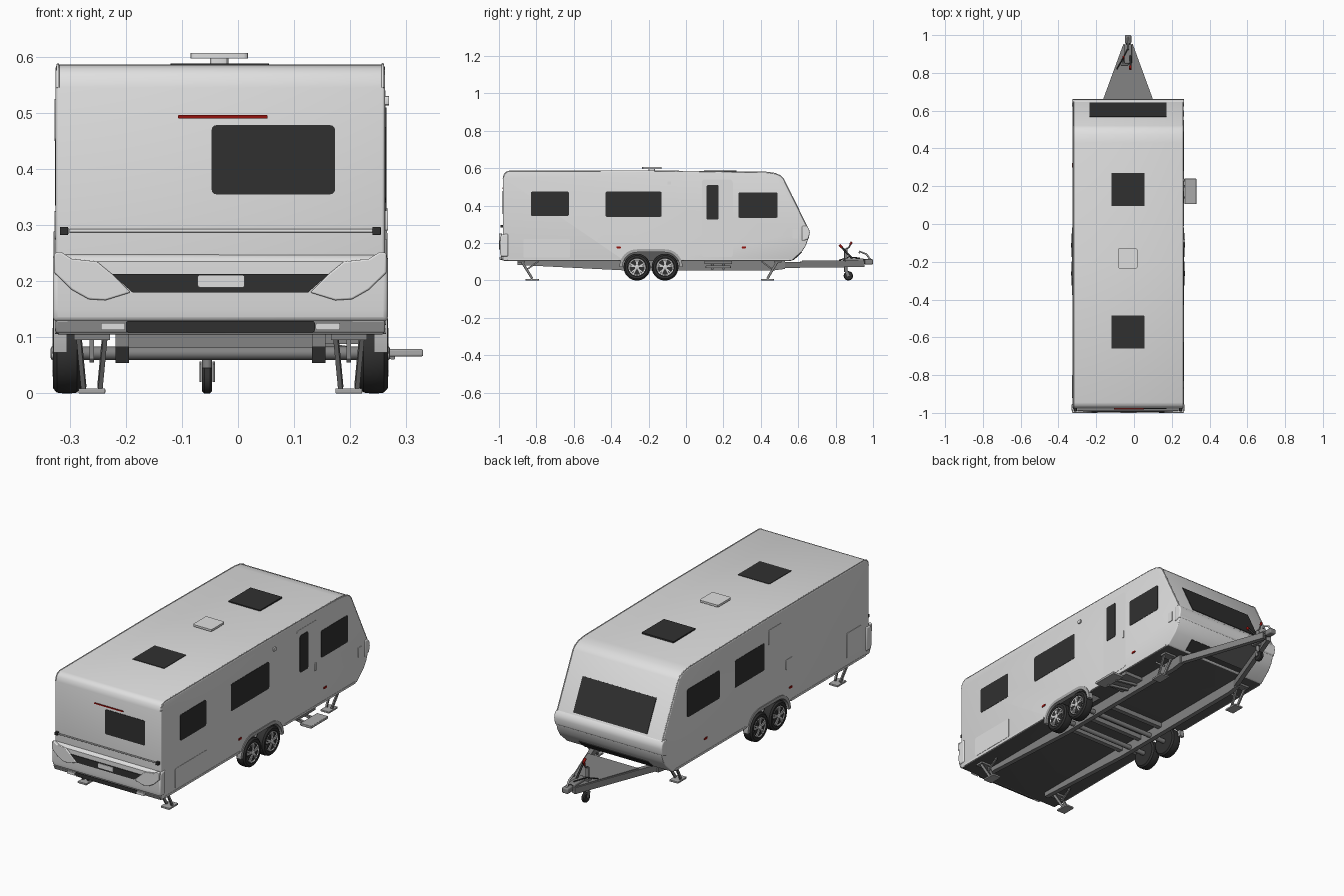
import bpy, bmesh, math
from mathutils import Vector

if "Cube" in bpy.data.objects:
    bpy.data.objects.remove(bpy.data.objects["Cube"])

CX = -0.0315                      # centre plane of the caravan body
XL, XR = -0.325, 0.262            # body sides


def material(name, r, g=None, b=None):
    m = bpy.data.materials.new(name)
    m.diffuse_color = (r, r if g is None else g, r if b is None else b, 1)
    m.use_nodes = True
    m.node_tree.nodes["Principled BSDF"].inputs["Base Color"].default_value = m.diffuse_color
    return m


WHITE = material("body white", 0.74)
GLASS = material("dark glass", 0.03)
RUBBER = material("tyre black", 0.03)
STEEL = material("chassis grey", 0.23)
TRIM = material("trim grey", 0.4)
SILVER = material("rim silver", 0.65)
FLOOR = material("underbody dark", 0.1)
RED = material("lamp red", 0.3, 0.006, 0.004)


def finish(name, bm, mat, bevel=0):
    bmesh.ops.recalc_face_normals(bm, faces=bm.faces)
    me = bpy.data.meshes.new(name)
    bm.to_mesh(me)
    bm.free()
    me.materials.append(mat)
    ob = bpy.data.objects.new(name, me)
    bpy.context.collection.objects.link(ob)
    if bevel:
        mod = ob.modifiers.new("bevel", 'BEVEL')
        mod.width, mod.segments, mod.limit_method = bevel, 3, 'ANGLE'
        mod.angle_limit = math.radians(40)
    return ob


def prism(name, axis, pts, a, b, mat, bevel=0):
    """Extrude a 2D outline along an axis from a to b."""
    put = {'x': lambda u, v, w: (w, u, v), 'y': lambda u, v, w: (u, w, v),
           'z': lambda u, v, w: (u, v, w)}[axis]
    bm = bmesh.new()
    lo = [bm.verts.new(put(u, v, a)) for u, v in pts]
    hi = [bm.verts.new(put(u, v, b)) for u, v in pts]
    bm.faces.new(lo)
    bm.faces.new(hi)
    n = len(pts)
    for i in range(n):
        bm.faces.new((lo[i], lo[(i + 1) % n], hi[(i + 1) % n], hi[i]))
    return finish(name, bm, mat, bevel)


def plate(name, axis, u0, u1, v0, v1, a, b, mat, r=0.008):
    """Rounded rectangle panel."""
    pts = []
    for k, (cu, cv) in enumerate([(u1 - r, v1 - r), (u0 + r, v1 - r), (u0 + r, v0 + r), (u1 - r, v0 + r)]):
        for j in range(4):
            t = math.pi / 2 * (k + j / 3)
            pts.append((cu + r * math.cos(t), cv + r * math.sin(t)))
    return prism(name, axis, pts, a, b, mat)


def box(name, x0, x1, y0, y1, z0, z1, mat, bevel=0):
    return prism(name, 'z', [(x0, y0), (x1, y0), (x1, y1), (x0, y1)], z0, z1, mat, bevel)


def beam(name, p, q, w, h, mat):
    """Box section bar from p to q."""
    p, q = Vector(p), Vector(q)
    d = (q - p).normalized()
    side = d.cross(Vector((0, 0, 1)))
    side = side.normalized() if side.length > 1e-4 else Vector((1, 0, 0))
    up = side.cross(d)
    bm = bmesh.new()
    ends = [[bm.verts.new(c + side * s * w / 2 + up * t * h / 2)
             for s, t in ((-1, -1), (1, -1), (1, 1), (-1, 1))] for c in (p, q)]
    bm.faces.new(ends[0])
    bm.faces.new(ends[1])
    for i in range(4):
        j = (i + 1) % 4
        bm.faces.new((ends[0][i], ends[0][j], ends[1][j], ends[1][i]))
    return finish(name, bm, mat)


def tube(name, pts, r, mat):
    cu = bpy.data.curves.new(name, 'CURVE')
    cu.dimensions, cu.bevel_depth, cu.bevel_resolution, cu.use_fill_caps = '3D', r, 2, True
    sp = cu.splines.new('POLY')
    sp.points.add(len(pts) - 1)
    for s, p in zip(sp.points, pts):
        s.co = (*p, 1)
    cu.materials.append(mat)
    ob = bpy.data.objects.new(name, cu)
    bpy.context.collection.objects.link(ob)
    return ob


def lathe(name, prof, c, mat, n=36):
    """Revolve (offset, radius) points about the x axis through c."""
    bm = bmesh.new()
    rings = [[bm.verts.new((c[0] + o, c[1] + r * math.cos(2 * math.pi * i / n),
                            c[2] + r * math.sin(2 * math.pi * i / n))) for i in range(n)] for o, r in prof]
    for a, b in zip(rings, rings[1:]):
        for i in range(n):
            bm.faces.new((a[i], a[(i + 1) % n], b[(i + 1) % n], b[i]))
    bm.faces.new(rings[0])
    bm.faces.new(rings[-1])
    return finish(name, bm, mat)


def arch(r):
    """Upper stadium outline over both wheels."""
    arc = lambda cy, a0, a1: [(cy + r * math.cos(a0 + (a1 - a0) * i / 10),
                               0.073 + r * math.sin(a0 + (a1 - a0) * i / 10)) for i in range(11)]
    return arc(-0.112, 0, math.pi / 2) + arc(-0.262, math.pi / 2, math.pi)


# Body shell with the wheel wells cut out
profile = [(-.978, .105), (-.978, .545), (-.972, .567), (-.962, .579), (-.945, .585), (-.2, .586),
           (.43, .579), (.475, .573), (.505, .56), (.52, .545), (.648, .285), (.657, .265),
           (.657, .235), (.64, .185), (.62, .155), (.565, .105)]
body = prism("body_shell", 'x', profile, XL, XR, WHITE, 0.006)
body.data.materials.append(FLOOR)
for f in body.data.polygons:
    f.material_index = 1 if f.normal.z < -0.95 else 0
cutters = []
for a, b in ((XR - 0.08, XR + 0.05), (XL - 0.05, XL + 0.08)):
    cut = prism("wheel_well_cutter", 'x', arch(.085) + [(-.347, .03), (-.027, .03)], a, b, WHITE)
    cut.data.materials.append(FLOOR)
    for f in cut.data.polygons:
        f.material_index = 1
    cut.hide_render = True
    mod = body.modifiers.new("well", 'BOOLEAN')
    mod.operation, mod.object = 'DIFFERENCE', cut
    cutters.append(cut)
dg = bpy.context.evaluated_depsgraph_get()
shell = bpy.data.meshes.new_from_object(body.evaluated_get(dg))
body.modifiers.clear()
body.data = shell
for c in cutters:
    bpy.data.objects.remove(c)

# Parts on both sides: s is +1 right, -1 left
for s, X, side in ((1, XR, "right"), (-1, XL, "left")):
    on = lambda name, y0, y1, z0, z1, t, mat, r=0.008: plate(
        f"{side}_{name}", 'x', y0, y1, z0, z1, X - s * .003, X + s * t, mat, r)
    wins = [(-.83, -.626, .345, .475), (-.43, -.13, .34, .475), (.28, .49, .335, .47)] if s > 0 else \
           [(.2, .455, .335, .475), (-.153, .08, .34, .475)]
    for w in wins:
        on("window", *w, .0015, GLASS)
    for y in (-.36, .31):
        on("marker_lamp", y - .012, y + .012, .172, .182, .003, RED, .004)
    on("skirt_rail", -.95, -.36, .106, .116, .0015, WHITE, .003)
    on("skirt_rail", -.01, .55, .106, .116, .0015, WHITE, .003)
    prism(side + "_wheel_arch_trim", 'x', arch(.094) + arch(.078)[::-1], X - s * .02, X + s * .004, TRIM)
    tube(side + "_edge_trim", [(X - s * .004, y, z) for y, z in profile[1:11]], .0025, WHITE)
    if s > 0:   # door, locker, lamp and socket flap
        on("door", .085, .25, .125, .54, .0012, WHITE, .015)
        on("door_window", .11, .175, .325, .51, .003, GLASS)
        on("door_handle", .225, .24, .29, .33, .005, WHITE, .004)
        on("locker_hatch", -.87, -.62, .122, .222, .0015, WHITE)
        on("socket_flap", .57, .6, .225, .275, .003, WHITE, .004)
        on("awning_lamp", -.1, -.08, .513, .53, .007, WHITE, .004)
    else:       # vents and service hatch
        on("fridge_vent", -.29, -.185, .45, .525, .002, WHITE)
        on("small_vent", -.375, -.32, .275, .325, .002, WHITE)
        on("service_hatch", -.92, -.8, .15, .275, .002, WHITE)

    # Wheels
    for y in (-.262, -.112):
        c = (X - s * .02, y, .0715)
        o = lambda pr: [(s * a, r) for a, r in pr]
        lathe(side + "_tyre", o([(-.025, .045), (-.025, .062), (-.018, .07), (-.006, .0715), (.006, .0715),
                                 (.018, .07), (.025, .062), (.025, .05), (.021, .046), (.004, .045)]), c, RUBBER)
        lathe(side + "_rim_ring", o([(.003, .043), (.022, .043), (.024, .046), (.018, .048)]), c, SILVER)
        lathe(side + "_rim_back", o([(.02, .041), (.0225, .041)]), c, RUBBER)
        lathe(side + "_hub", o([(.01, .012), (.027, .012), (.029, .008)]), c, SILVER, 20)
        for k in range(5):
            a = math.pi / 2 + k * math.tau / 5
            for da in (-.16, .16):
                beam(side + "_spoke", (c[0] + s * .023, y + .008 * math.cos(a), c[2] + .008 * math.sin(a)),
                     (c[0] + s * .023, y + .045 * math.cos(a + da), c[2] + .045 * math.sin(a + da)), .006, .006, SILVER)

    # Chassis rail and converging drawbar beam
    rx = CX + s * .175
    prism(side + "_chassis_rail", 'x', [(-.9, .107), (-.9, .083), (-.33, .054), (.47, .054), (.53, .062), (.53, .107)],
          rx - .012, rx + .012, STEEL)
    beam(side + "_drawbar_beam", (rx, .51, .083), (CX + s * .014, .95, .088), .022, .032, STEEL)

    # Corner steadies
    lx = CX + s * .229
    for nm, y0, y1 in (("rear", -.88, -.822), ("front", .49, .435)):
        for dx in (-.018, .018):
            beam(f"{side}_{nm}_steady_strut", (lx + dx * 1.3, y0, .104), (lx + dx * .8, y1, .01), .008, .012, STEEL)
        beam(f"{side}_{nm}_steady_brace", (lx, y0 + (y1 - y0) * 1.6, .104), (lx, (y0 + y1) / 2, .058), .008, .008, STEEL)
        box(f"{side}_{nm}_steady_mount", lx - .032, lx + .032, y0 - .02, y0 + .02, .095, .108, STEEL)
        box(f"{side}_{nm}_steady_foot", lx - .024, lx + .024, y1 - .035, y1 + .035, 0, .009, TRIM, .002)

    # Rear bumper corner fairing and reflector
    prism(side + "_bumper_fairing", 'y', [(CX + s * u, v) for u, v in (
        (.296, .25), (.285, .253), (.265, .24), (.22, .235), (.193, .213), (.16, .18), (.205, .166),
        (.235, .168), (.265, .185), (.296, .215))], -1, -.985, WHITE, .003)
    plate(side + "_reflector", 'y', *sorted((CX + s * .17, CX + s * .213)), .113, .126, -.998, -.98, WHITE, .003)
    box(side + "_grab_bar_end", *sorted((CX + s * .271, CX + s * .286)), -.992, -.975, .282, .297, RUBBER, .002)

# Roof hatches
for y in (.095, -.66):
    plate("roof_window", 'z', -.12, .055, y, y + .175, .575, .588, GLASS, .003)
plate("roof_vent_neck", 'z', -.05, -.017, -.2, -.165, .58, .598, WHITE)
plate("roof_vent_cap", 'z', -.085, .018, -.235, -.13, .597, .607, WHITE)

# Rear wall
plate("rear_window", 'y', -.047, .173, .355, .478, -.98, -.97, GLASS)
plate("brake_light", 'y', -.107, .053, .49, .496, -.981, -.97, RED, .002)
tube("grab_bar", [(-.3, -.985, .29), (.25, -.985, .29)], .0035, WHITE)
prism("rear_bumper", 'x', [(-.95, .25), (-.983, .247), (-.993, .235), (-.994, .15), (-.99, .128), (-.95, .128)],
      -.33, .267, WHITE, .008)
prism("bumper_lower_edge", 'x', [(-.95, .13), (-.991, .13), (-.982, .108), (-.95, .108)], -.325, .262, TRIM, .003)
prism("bumper_dark_band", 'y', [(-.225, .213), (.162, .213), (.125, .18), (-.188, .18)], -.997, -.985, GLASS)
plate("plate_holder", 'y', -.072, .012, .189, .211, -1, -.99, WHITE, .004)
plate("bumper_grille", 'y', -.2, .137, .109, .129, -.993, -.97, GLASS, .004)


# Front wall
def slope_plate(name, p, q, x0, x1, t, mat):
    p, q = Vector(p), Vector(q)
    n = Vector((p.y - q.y, q.x - p.x)).normalized() * t
    prism(name, 'x', [p - n, q - n, q + n, p + n], x0, x1, mat)


slope_plate("front_window", (.566, .452), (.641, .299), -.235, .172, .003, GLASS)
prism("front_ledge", 'x', [(.62, .292), (.645, .292), (.658, .276), (.662, .255), (.655, .222), (.62, .21)],
      -.329, .266, WHITE, .006)
slope_plate("front_lower_grille", (.617, .152), (.572, .111), -.22, .157, .004, GLASS)

# Axles and cross members
for y in (-.262, -.112):
    tube("axle", [(-.29, y, .072), (.23, y, .072)], .012, STEEL)
for y in (-.33, -.19, -.04):
    box("cross_member", CX - .17, CX + .17, y - .012, y + .012, .082, .107, STEEL)

# Entrance step
box("step_tread", .268, .33, .105, .24, .066, .079, TRIM, .003)
for y in (.14, .2):
    beam("step_arm", (.15, y, .085), (.28, y, .066), .012, .012, STEEL)
box("step_housing", .15, .255, .1, .245, .088, .107, STEEL)

# Drawbar cover, coupling and hand brake
prism("drawbar_cover", 'z', [(CX - .14, .62), (CX + .14, .62), (CX + .02, .945), (CX - .02, .945)], .1, .106, STEEL)
box("overrun_housing", CX - .02, CX + .02, .85, .95, .09, .118, STEEL, .005)
tube("coupling_shaft", [(CX, .92, .103), (CX, .98, .103)], .012, RUBBER)
box("coupling_head", CX - .017, CX + .017, .955, 1, .086, .114, STEEL, .006)
tube("coupling_handle", [(CX, .985, .112), (CX, .965, .14), (CX, .93, .155), (CX, .925, .145)], .005, TRIM)
tube("brake_lever", [(CX + .012, .895, .11), (CX + .012, .835, .175)], .005, RUBBER)
tube("brake_grip", [(CX + .012, .835, .175), (CX + .012, .82, .19)], .007, RED)
tube("brake_cable", [(CX - .06, .82, .108), (CX - .03, .87, .125), (CX, .93, .12)], .003, RUBBER)

# Jockey wheel
JX = -.055
tube("jockey_post", [(JX, .855, .045), (JX, .855, .17)], .009, STEEL)
tube("jockey_crank", [(JX, .855, .17), (JX, .87, .175), (JX, .88, .195)], .004, STEEL)
tube("jockey_knob", [(JX, .878, .192), (JX, .886, .206)], .006, RED)
box("jockey_clamp", JX - .014, JX + .025, .84, .87, .085, .112, STEEL, .003)
for dx in (-.012, .012):
    beam("jockey_fork", (JX + dx, .857, .055), (JX + dx, .868, .023), .004, .014, STEEL)
lathe("jockey_wheel", [(-.009, .008), (-.009, .021), (-.005, .025), (.005, .025), (.009, .021), (.009, .008)],
      (JX, .868, .025), RUBBER, 24)

# Smooth rounded surfaces, keep hard edges
bpy.ops.object.select_all(action='DESELECT')
for ob in bpy.data.objects:
    if ob.type == 'MESH':
        ob.select_set(True)
bpy.context.view_layer.objects.active = body
bpy.ops.object.shade_smooth_by_angle(angle=math.radians(30))
